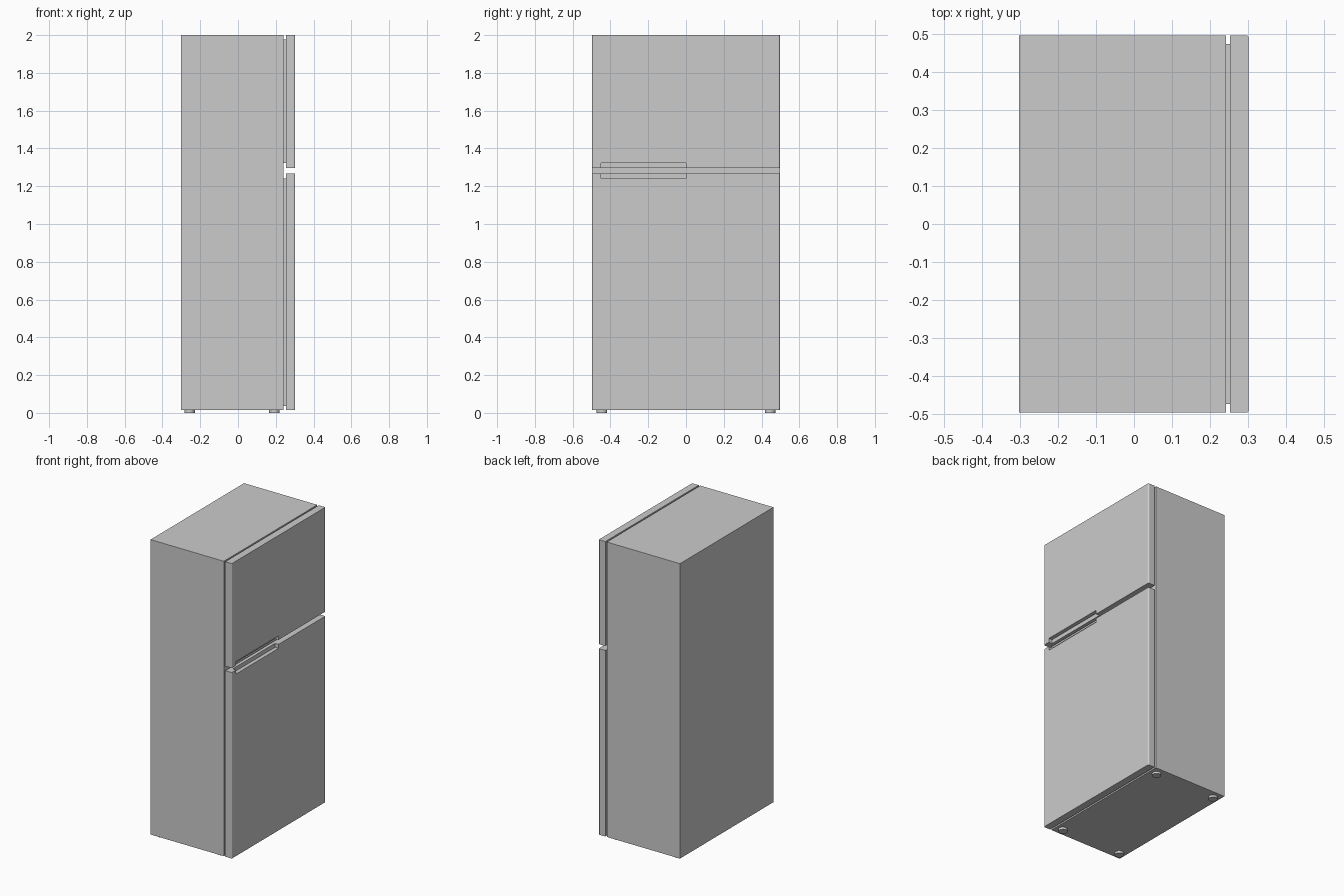
import bpy, bmesh
from mathutils import Vector

if "Cube" in bpy.data.objects:
    bpy.data.objects.remove(bpy.data.objects["Cube"])

HALF_Y = 0.497


def box(name, lo, hi):
    """Axis-aligned box between two corners."""
    lo, hi = Vector(lo), Vector(hi)
    bm = bmesh.new()
    bmesh.ops.create_cube(bm, size=1)
    for v in bm.verts:
        v.co = (lo + hi) / 2 + v.co * (hi - lo)
    mesh = bpy.data.meshes.new(name)
    bm.to_mesh(mesh)
    bm.free()
    obj = bpy.data.objects.new(name, mesh)
    bpy.context.collection.objects.link(obj)
    return obj


def round_front_edges(obj, radius):
    """Round the two upright edges on the outer face of a door."""
    bm = bmesh.new()
    bm.from_mesh(obj.data)
    front = max(v.co.x for v in bm.verts)
    edges = [e for e in bm.edges
             if all(abs(v.co.x - front) < 1e-5 for v in e.verts)
             and abs(e.verts[0].co.z - e.verts[1].co.z) > 0.1]
    bmesh.ops.bevel(bm, geom=edges, offset=radius, segments=3,
                    profile=0.5, affect='EDGES')
    bm.to_mesh(obj.data)
    bm.free()


# Cabinet
box("cabinet", (-0.303, -HALF_Y, 0.015), (0.242, HALF_Y, 2.0))

# Shared cutter for the finger grips either side of the door gap
grip = box("grip_cutter", (0.276, -0.45, 1.24), (0.35, 0.0, 1.324))
grip.hide_render = True
grip.hide_viewport = False
grip.display_type = 'WIRE'

# Doors and their inset seals: name, door z range, seal z range
for name, z0, z1, s0, s1 in (("lower", 0.015, 1.267, 0.037, 1.24),
                             ("upper", 1.297, 2.0, 1.324, 1.977)):
    box(name + "_door_seal", (0.242, -0.474, s0), (0.253, 0.474, s1))
    door = box(name + "_door", (0.253, -HALF_Y, z0), (0.302, HALF_Y, z1))
    round_front_edges(door, 0.007)
    cut = door.modifiers.new("finger_grip", 'BOOLEAN')
    cut.operation = 'DIFFERENCE'
    cut.solver = 'EXACT'
    cut.object = grip
    bpy.context.view_layer.objects.active = door
    bpy.ops.object.modifier_apply(modifier=cut.name)

bpy.data.objects.remove(grip)

# Round feet
for x, end in ((-0.256, "back"), (0.193, "front")):
    for y, side in ((-0.445, "left"), (0.445, "right")):
        bpy.ops.mesh.primitive_cylinder_add(vertices=32, radius=0.028, depth=0.016,
                                            location=(x, y, 0.008))
        foot = bpy.context.object
        foot.name = f"foot_{end}_{side}"
        bpy.ops.object.shade_smooth_by_angle()
